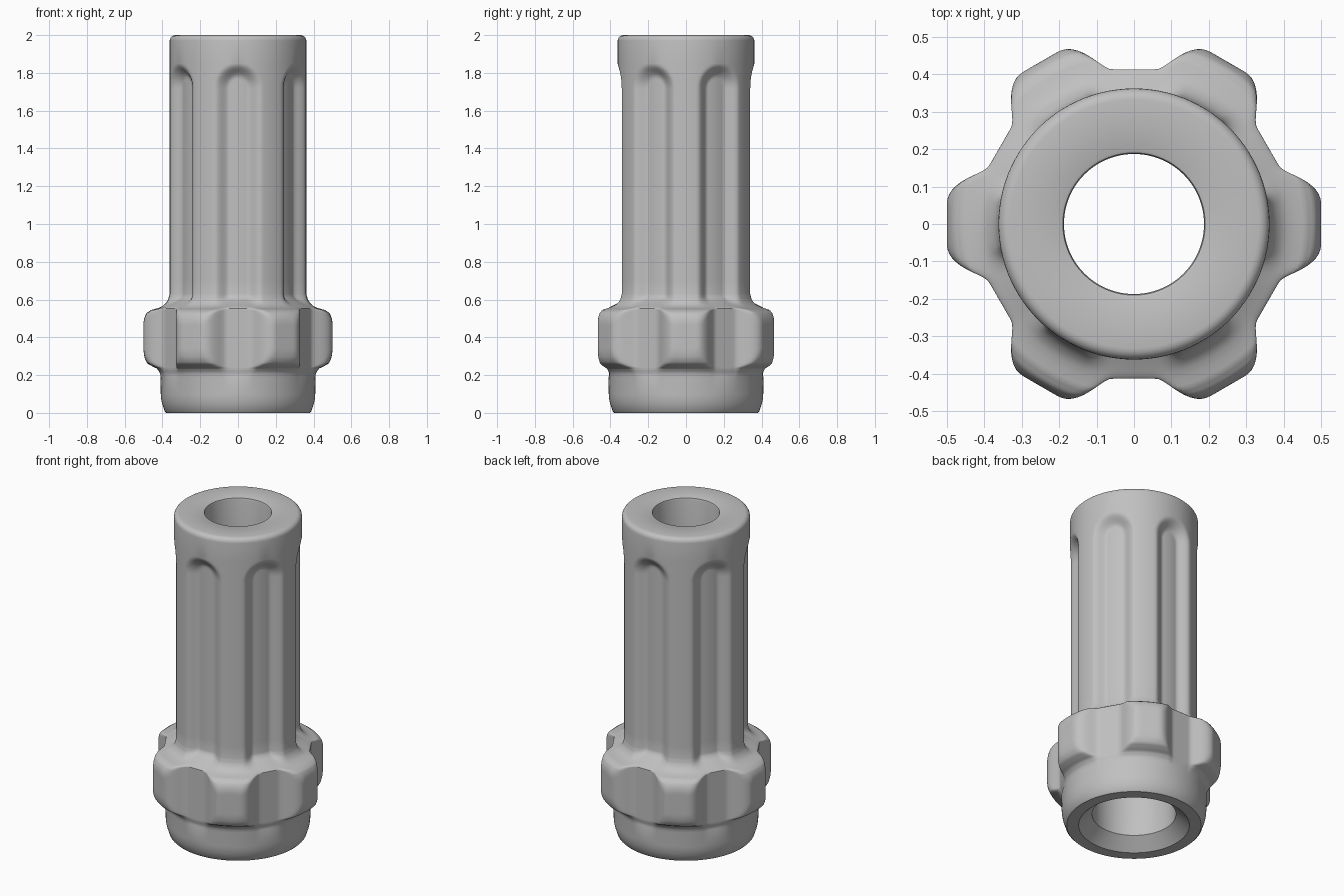
import bpy, bmesh, math

if "Cube" in bpy.data.objects:
    bpy.data.objects.remove(bpy.data.objects["Cube"], do_unlink=True)

SEGMENTS = 240
SHAFT_R = 0.362


def smooth(a, b, x):
    t = min(1.0, max(0.0, (x - a) / (b - a)))
    return t * t * (3 - 2 * t)


def soft_min(a, b, k=0.02):
    h = max(k - abs(a - b), 0.0) / k
    return min(a, b) - h * h * k / 4


def lobe_radius(phi):
    # Six-lobed outline: flat lobe ends blending into rounded valleys
    end = 0.5 / math.cos(math.radians(phi))
    valley = 0.413 / math.cos(math.radians(30 - phi))
    return end + (valley - end) * smooth(6, 22, phi)


def flute_depth(phi, z):
    # Round-topped groove between lobes, fading into the collar
    u = math.radians(30 - phi) * SHAFT_R
    dist = math.hypot(u, max(0.0, z - 1.72))
    return 0.05 * (1 - smooth(0.055, 0.13, dist)) * smooth(0.55, 0.62, z)


def outer_radius(r, z, angle):
    phi = abs((angle + 30) % 60 - 30)
    if z >= 0.2 and z < 0.63:
        r = soft_min(r, lobe_radius(phi))
    return r - flute_depth(phi, z)


def refine(points):
    # Add rings where the surface is modulated; keep straight runs sparse
    out = [points[0]]
    for (r0, z0), (r1, z1) in zip(points, points[1:]):
        fine = 0.2 <= z0 < 0.63 or 1.65 <= z0 < 1.85
        n = max(1, math.ceil(math.hypot(r1 - r0, z1 - z0) / (0.012 if fine else 0.25)))
        out += [(r0 + (r1 - r0) * i / n, z0 + (z1 - z0) * i / n) for i in range(1, n + 1)]
    return out


# Outside, bottom to top: foot, collar, fluted shaft, rounded lip
outer = refine([
    (0.38, 0), (0.388, 0.008), (0.402, 0.05), (0.407, 0.075), (0.409, 0.1),
    (0.41, 0.19), (0.411, 0.2), (0.415, 0.215), (0.43, 0.235), (0.455, 0.247),
    (0.48, 0.262), (0.498, 0.29), (0.52, 0.34), (0.52, 0.47), (0.5, 0.505),
    (0.483, 0.53), (0.46, 0.545), (0.44, 0.55), (0.42, 0.556), (0.4, 0.565),
    (0.383, 0.58), (0.37, 0.6), (SHAFT_R, 0.63), (SHAFT_R, 0.7),
    (SHAFT_R, 1.65), (SHAFT_R, 1.85), (SHAFT_R, 1.97)])
outer += [(0.332 + 0.03 * math.cos(a), 1.97 + 0.03 * math.sin(a))
          for a in (math.pi / 2 * i / 5 for i in range(1, 6))]

# Bore, top to bottom: eased mouth, narrow bore, wide bore, countersink
bore = [(0.196, 2), (0.19, 1.997), (0.187, 1.985), (0.187, 0.6),
        (0.237, 0.5), (0.237, 0.07), (0.313, 0)]

bm = bmesh.new()
rings = []
for index, (r, z) in enumerate(outer + bore):
    ring = []
    for i in range(SEGMENTS):
        angle = 360 * i / SEGMENTS
        rad = outer_radius(r, z, angle) if index < len(outer) else r
        a = math.radians(angle)
        ring.append(bm.verts.new((rad * math.cos(a), rad * math.sin(a), z)))
    rings.append(ring)
for low, high in zip(rings, rings[1:] + rings[:1]):
    for i in range(SEGMENTS):
        j = (i + 1) % SEGMENTS
        bm.faces.new((low[i], low[j], high[j], high[i]))
bmesh.ops.recalc_face_normals(bm, faces=bm.faces)

mesh = bpy.data.meshes.new("fluted_sleeve")
bm.to_mesh(mesh)
bm.free()
sleeve = bpy.data.objects.new("fluted_sleeve", mesh)
bpy.context.collection.objects.link(sleeve)

grey = bpy.data.materials.new("plain grey")
grey.use_nodes = True
colour = (0.53, 0.53, 0.53, 1)
grey.diffuse_color = colour
grey.node_tree.nodes["Principled BSDF"].inputs["Base Color"].default_value = colour
mesh.materials.append(grey)

bpy.ops.object.select_all(action='DESELECT')
sleeve.select_set(True)
bpy.context.view_layer.objects.active = sleeve
bpy.ops.object.shade_smooth_by_angle(angle=math.radians(35))
